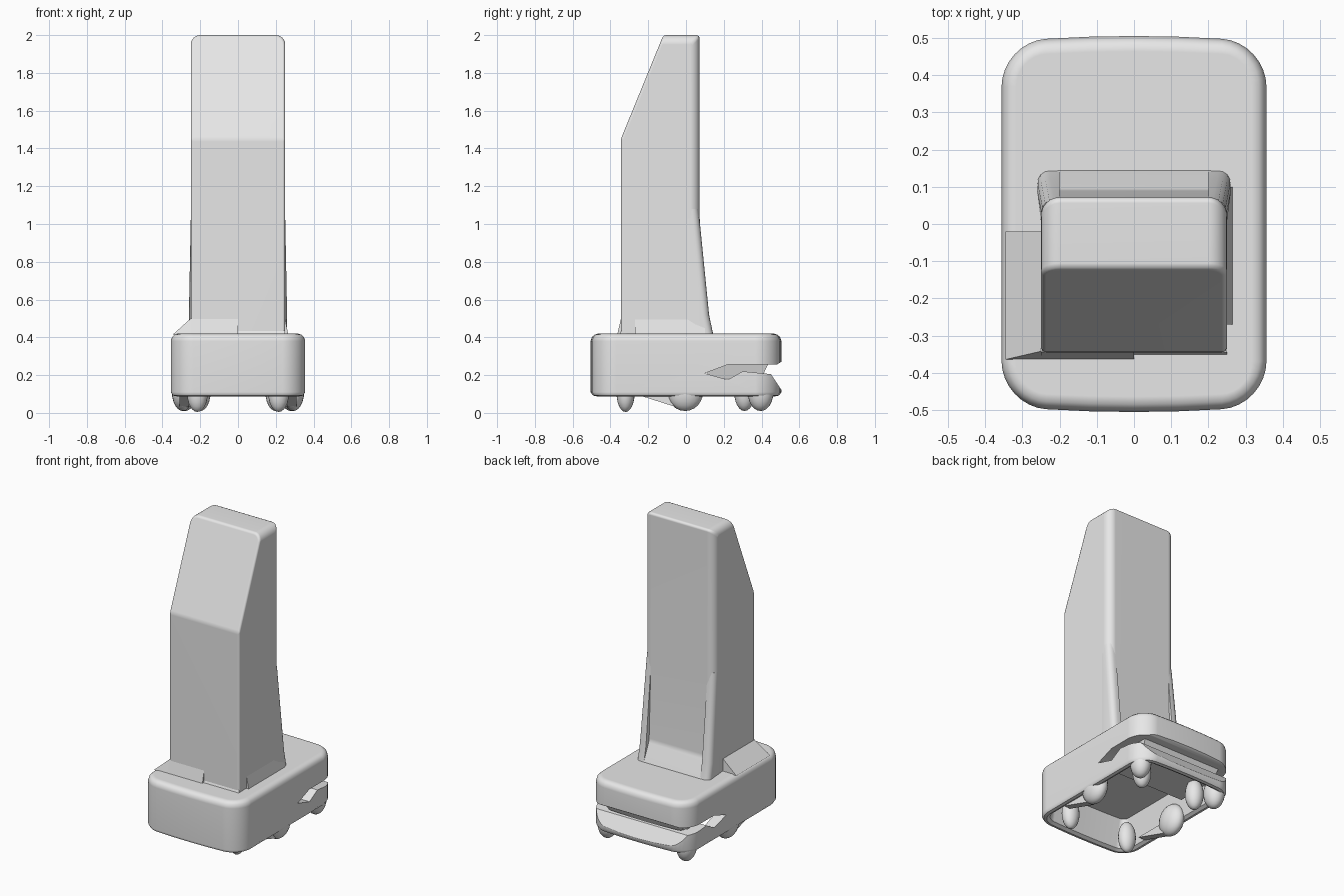
import bpy, bmesh, math
from mathutils import Matrix, Vector

cube = bpy.data.objects.get("Cube")
if cube:
    bpy.data.objects.remove(cube, do_unlink=True)

grey = bpy.data.materials.new("plain_grey")
grey.use_nodes = True
COLOUR = (0.8, 0.8, 0.8, 1)
grey.diffuse_color = COLOUR
for node in grey.node_tree.nodes:
    if node.type == 'BSDF_PRINCIPLED':
        node.inputs["Base Color"].default_value = COLOUR


def smooth(obj, angle):
    bpy.ops.object.select_all(action='DESELECT')
    obj.select_set(True)
    bpy.context.view_layer.objects.active = obj
    bpy.ops.object.shade_smooth_by_angle(angle=math.radians(angle))


def finish(name, bm, angle=35):
    """Turn a bmesh into a shaded object."""
    bmesh.ops.recalc_face_normals(bm, faces=bm.faces[:])
    mesh = bpy.data.meshes.new(name)
    bm.to_mesh(mesh)
    bm.free()
    mesh.materials.append(grey)
    obj = bpy.data.objects.new(name, mesh)
    bpy.context.collection.objects.link(obj)
    smooth(obj, angle)
    return obj


def flatten_shading(obj):
    """Keep broad faces evenly shaded next to their rounded edges."""
    weighted = obj.modifiers.new("even_shading", 'WEIGHTED_NORMAL')
    weighted.keep_sharp = True


def prism(profile, start, end, axis='X'):
    """Extrude a side (y, z) or front (x, z) profile along the axis."""
    bm = bmesh.new()
    def place(p, t):
        return (t, p[0], p[1]) if axis == 'X' else (p[0], t, p[1])
    a = [bm.verts.new(place(p, start)) for p in profile]
    b = [bm.verts.new(place(p, end)) for p in profile]
    bm.faces.new(a)
    bm.faces.new(b)
    for i in range(len(a)):
        j = (i + 1) % len(a)
        bm.faces.new((a[i], a[j], b[j], b[i]))
    bmesh.ops.recalc_face_normals(bm, faces=bm.faces[:])
    return bm


def outline(inset, radius=0.12, steps=8):
    """Rounded rectangle with gently bowed front and back."""
    half_x, half_y = 0.356, 0.488
    points = []
    for quarter, (sx, sy) in enumerate(((1, 1), (-1, 1), (-1, -1), (1, -1))):
        for i in range(steps + 1):
            t = math.pi / 2 * (quarter + i / steps)
            points.append((sx * (half_x - radius) + math.cos(t) * (radius - inset),
                           sy * (half_y - radius) + math.sin(t) * (radius - inset)))
        if quarter % 2 == 0:
            x, y = points[-1]
            points += [(x * f, y) for f in (0.5, 0, -0.5)]
    return [(x, y * (1 + 0.035 * (1 - (x / half_x) ** 2))) for x, y in points]


# Hollow base shell, from the inner ceiling round the rim to the top
bm = bmesh.new()
rings = []
for z, inset in ((0.28, 0.085), (0.10, 0.05), (0.088, 0.03), (0.092, 0.012), (0.11, 0),
                 (0.38, 0), (0.402, 0.007), (0.414, 0.02), (0.42, 0.04)):
    rings.append([bm.verts.new((x, y, z)) for x, y in outline(inset)])
for low, high in zip(rings, rings[1:]):
    for i in range(len(low)):
        j = (i + 1) % len(low)
        bm.faces.new((low[i], low[j], high[j], high[i]))
bm.faces.new(rings[0])
bm.faces.new(rings[-1])
base = finish("base_shell", bm)

# Slot that separates the rear bumper from the rear deck
slot = [(0.10, 0.21), (0.22, 0.255), (0.48, 0.255), (0.6, 0.33), (0.6, 0.12), (0.506, 0.12),
        (0.45, 0.205), (0.3, 0.22), (0.22, 0.175)]
cutter = finish("slot_cutter", prism(slot, -0.5, 0.5))
cutter.hide_render = True
cut = base.modifiers.new("rear_slot", 'BOOLEAN')
cut.operation = 'DIFFERENCE'
cut.solver = 'EXACT'
cut.object = cutter
bpy.context.view_layer.objects.active = base
bpy.ops.object.modifier_apply(modifier=cut.name)
bpy.data.objects.remove(cutter, do_unlink=True)
smooth(base, 35)
flatten_shading(base)

# Sloped core filling the inside of the slot, narrower towards its underside
core = [(0.10, 0.29), (0.12, 0.18), (0.40, 0.185), (0.45, 0.29)]
bm = prism(core, -0.29, 0.29)
for v in bm.verts:
    if v.co.z < 0.2:
        v.co.x *= 0.9
finish("slot_core", bm, 20)

# Mast with a sloping upper front and a flared foot at the back
side = [(-0.345, 0.41), (-0.345, 1.45), (-0.12, 2.0), (0.072, 2.0),
        (0.072, 1.05), (0.09, 0.54), (0.15, 0.41)]
bm = prism(side, -0.25, 0.25)
rounded = []
for e in bm.edges:
    a, b = (v.co for v in e.verts)
    along_x = abs(a.x - b.x) > 0.1
    behind = min(a.y, b.y) > 0.05
    on_top = min(a.z, b.z) > 1.9
    if not along_x and (behind or on_top):
        rounded.append(e)
bmesh.ops.bevel(bm, geom=rounded, offset=0.05, segments=6, profile=0.5, affect='EDGES')
mast = finish("mast", bm, 180)
soft = mast.modifiers.new("soft_edges", 'BEVEL')
soft.width = 0.014
soft.segments = 2
soft.limit_method = 'ANGLE'
soft.angle_limit = math.radians(20)
flatten_shading(mast)

# Tapered rear corners that flare out of the lower mast
fin = [(0.0, 0.41), (0.0, 1.08), (0.066, 1.08), (0.122, 0.52), (0.145, 0.41)]
for label, sign in (("left", 1), ("right", -1)):
    bm = prism(fin, sign * 0.2, sign * 0.249)
    for v in bm.verts:
        if abs(v.co.x) > 0.22 and v.co.y > 0.05:
            v.co.x += sign * 0.013 * (1.08 - v.co.z) / 0.66
    corner = [e for e in bm.edges
              if all(abs(v.co.x) > 0.22 and v.co.y > 0.05 for v in e.verts)]
    bmesh.ops.bevel(bm, geom=corner, offset=0.035, segments=4, profile=0.5, affect='EDGES')
    finish(label + "_rear_flare", bm, 30)

# Gusset on one side of the mast, and the slim skirts on the others
bm = prism([(-0.345, 0.415), (-0.25, 0.5), (-0.2, 0.5), (-0.2, 0.415)], -0.364, -0.02, 'Y')
for v in bm.verts:
    if v.co.z > 0.45 and v.co.y < -0.3:
        v.co.y = -0.342
finish("side_gusset", bm, 20)
finish("side_skirt", prism([(0.24, 0.415), (0.249, 0.5), (0.266, 0.415)], -0.27, 0.1, 'Y'), 20)
finish("front_skirt", prism([(-0.364, 0.415), (-0.344, 0.5), (-0.3, 0.415)], -0.25, 0), 20)
finish("front_lip", prism([(-0.352, 0.415), (-0.344, 0.435), (-0.3, 0.415)], 0, 0.25), 20)


# Rounded feet and wheels under the base
def foot(name, centre, size):
    bm = bmesh.new()
    bmesh.ops.create_uvsphere(bm, u_segments=20, v_segments=12, radius=1,
                              matrix=Matrix.Translation(Vector(centre)) @ Matrix.Diagonal((*size, 1)))
    finish(name, bm)


for label, sign in (("left", 1), ("right", -1)):
    foot(label + "_front_foot", (sign * 0.215, -0.32, 0.105), (0.055, 0.048, 0.1))
    foot(label + "_side_wheel", (sign * 0.292, -0.005, 0.11), (0.058, 0.095, 0.1))
    foot(label + "_inner_rear_foot", (sign * 0.2, 0.31, 0.11), (0.055, 0.055, 0.1))
    foot(label + "_outer_rear_foot", (sign * 0.28, 0.395, 0.11), (0.06, 0.068, 0.1))
    fairing = [(-0.27, 0.1), (-0.05, 0.03), (0.0, 0.1)]
    finish(label + "_wheel_fairing", prism(fairing, sign * 0.26, sign * 0.31), 20)
